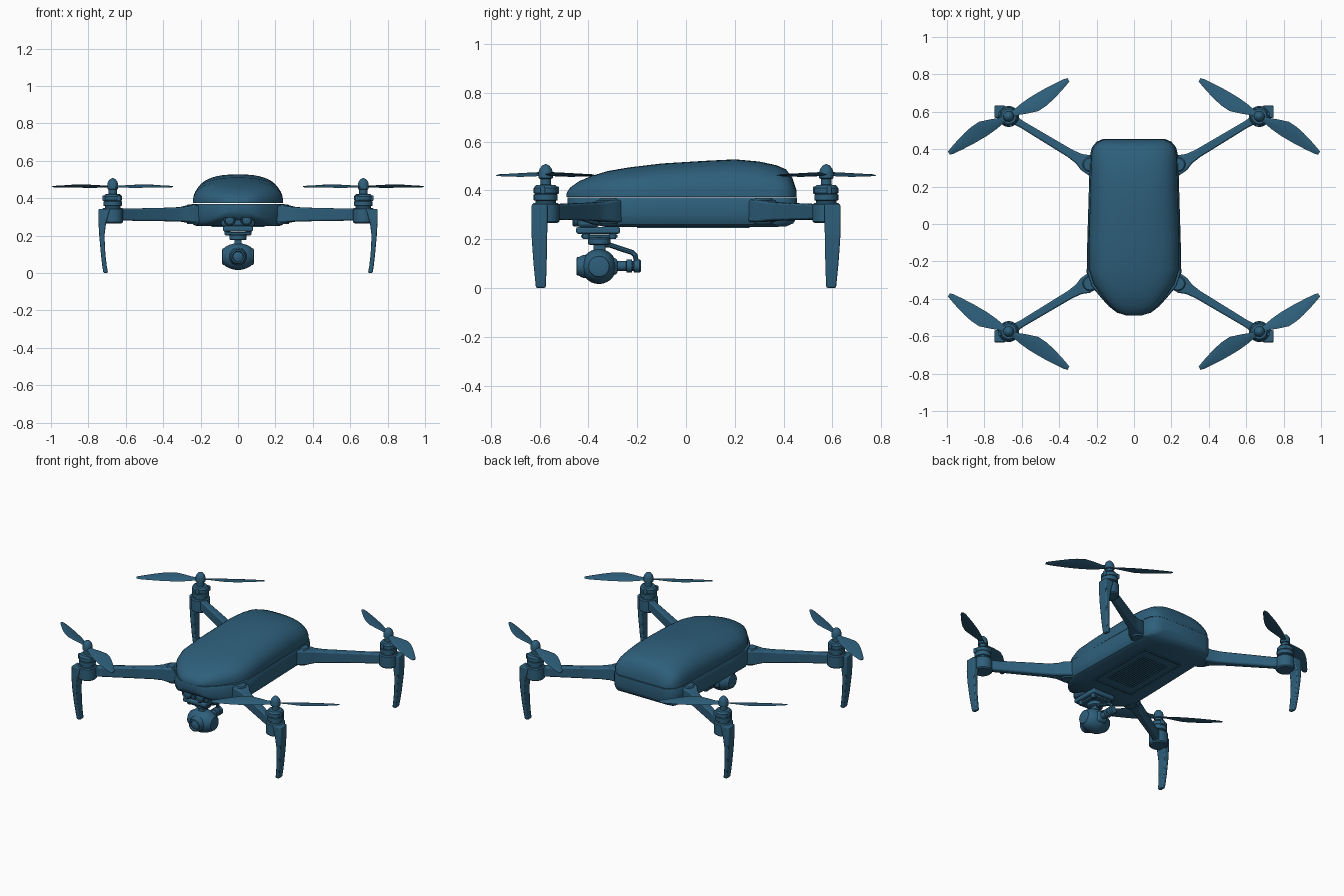
import bpy, bmesh, math
from mathutils import Vector

old = bpy.data.objects.get("Cube")
if old:
    bpy.data.objects.remove(old, do_unlink=True)

TEAL = (0.027, 0.115, 0.2, 1)
mat = bpy.data.materials.new("dark teal")
mat.use_nodes = True
mat.diffuse_color = TEAL
bsdf = mat.node_tree.nodes["Principled BSDF"]
bsdf.inputs["Base Color"].default_value = TEAL
bsdf.inputs["Roughness"].default_value = 0.6
parts = []


def loft(name, rings, bevel=0):
    """Skin a list of equal closed rings and cap both ends."""
    bm = bmesh.new()
    loops = [[bm.verts.new(p) for p in ring] for ring in rings]
    n = len(loops[0])
    for a, b in zip(loops, loops[1:]):
        for i in range(n):
            j = (i + 1) % n
            bm.faces.new((a[i], a[j], b[j], b[i]))
    bm.faces.new(loops[0])
    bm.faces.new(loops[-1])
    bmesh.ops.recalc_face_normals(bm, faces=bm.faces)
    mesh = bpy.data.meshes.new(name)
    bm.to_mesh(mesh)
    bm.free()
    mesh.materials.append(mat)
    ob = bpy.data.objects.new(name, mesh)
    bpy.context.collection.objects.link(ob)
    if bevel:
        mod = ob.modifiers.new("soft edges", "BEVEL")
        mod.width, mod.segments = bevel, 2
    parts.append(ob)
    return ob


def lathe(name, profile, centre, axis=(0, 0, 1), sides=28):
    """Revolve (radius, distance) pairs about an axis through centre."""
    turn = Vector((0, 0, 1)).rotation_difference(Vector(axis))
    angles = [2 * math.pi * i / sides for i in range(sides)]
    return loft(name, [[Vector(centre) + turn @ Vector((r * math.cos(a), r * math.sin(a), d))
                        for a in angles] for r, d in profile])


def box(name, centre, size, bevel=0.006):
    x, y, z = centre
    a, b, c = (s / 2 for s in size)
    return loft(name, [[(x - a, y - b, h), (x + a, y - b, h), (x + a, y + b, h), (x - a, y + b, h)]
                       for h in (z - c, z + c)], bevel)


# Lower hull: stations of y, half width, bottom height
SEAM = 0.37
hull = [(-.485, .05, .33), (-.475, .09, .305), (-.44, .135, .28), (-.39, .18, .262),
        (-.33, .23, .25), (-.26, .253, .25), (-.1, .25, .25), (.2, .241, .25), (.36, .237, .25),
        (.41, .225, .252), (.44, .2, .265), (.455, .165, .29)]
rings = []
for y, w, low in hull:
    k = SEAM - low
    half = [(w - .006, SEAM), (w, SEAM - .1 * k), (w, low + .42 * k), (w * .985, low + .22 * k),
            (w * .95, low + .08 * k), (w * .87, low)]
    rings.append([(x, y, z) for x, z in half] + [(-x, y, z) for x, z in reversed(half)])
loft("lower_hull", rings)

# Domed canopy: stations of y, half width, crown height
canopy = [(-.49, .045, .385), (-.475, .085, .408), (-.44, .13, .433), (-.39, .172, .455),
          (-.32, .22, .476), (-.24, .245, .49), (-.1, .245, .507), (.08, .241, .518),
          (.2, .238, .524), (.3, .235, .515), (.37, .232, .5), (.41, .222, .483),
          (.435, .2, .45), (.452, .165, .4)]
rings = []
for y, w, top in canopy:
    ring = []
    for i in range(25):
        a = math.pi * i / 24
        c, s = math.cos(a), math.sin(a)
        ring.append((math.copysign(abs(c) ** (2 / 2.6), c) * (w - .004), y,
                     SEAM + .003 + (top - SEAM) * abs(s) ** (2 / 2.6)))
    rings.append(ring)
loft("canopy", rings)

# Canopy details and belly vent
lathe("power_button", [(.016, -.012), (.016, .003), (.012, .005)], (0, -.425, .437), (0, -.3, 1))
for s in (-1, 1):
    box("panel_side_frame", (s * .135, .03, .249), (.012, .46, .008), .002)
    box("panel_end_frame", (0, .03 + s * .225, .249), (.27, .012, .008), .002)
for i in range(13):
    box("vent_slat", (-.09 + i * .015, .03, .249), (.006, .32, .007), .001)

# Arms, motors, legs and propellers at the four corners
MX, MY = .67, .575
blade = [(.012, .014, -.014), (.05, .02, -.018), (.09, .036, -.025), (.15, .056, -.03),
         (.2, .054, -.03), (.25, .044, -.029), (.31, .027, -.025), (.355, .012, -.021), (.375, .004, -.016)]
u = Vector((.86, -.51, 0))
n = Vector((.51, .86, 0))
for side, sx in (("left", 1), ("right", -1)):
    for end, sy in (("front", -1), ("rear", 1)):
        tag = end + "_" + side + "_"

        def place(p):
            return (sx * p[0], sy * p[1], p[2])

        # Folding arm, flared at its root
        root, tip = Vector((.2, .292, 0)), Vector((MX, MY, 0))
        along = (tip - root).normalized()
        across = Vector((-along.y, along.x, 0))
        rings = []
        for t, h, z0, z1 in ((0, .05, .27, .362), (.13, .046, .27, .36), (.2, .03, .274, .354),
                             (.3, .023, .276, .35), (.85, .019, .28, .344), (1, .025, .28, .344)):
            c = root.lerp(tip, t)
            rings.append([place((c + across * h * s) + Vector((0, 0, z)))
                          for s, z in ((-1, z0), (1, z0), (1, z1), (-1, z1))])
        loft(tag + "arm", rings, .008)
        lathe(tag + "hinge", [(.036, .262), (.04, .268), (.04, .36), (.034, .366)],
              place((.235, .318, 0)))

        # Motor pod, motor bell and propeller hub
        base = place((MX, MY, 0))
        lathe(tag + "motor_pod", [(.048, .266), (.056, .273), (.056, .342), (.05, .348)], base)
        lathe(tag + "motor", [(.042, .345), (.042, .357), (.049, .36), (.049, .382), (.046, .384),
                              (.046, .388), (.049, .39), (.049, .41), (.04, .421), (.022, .423),
                              (.022, .45)], base)
        lathe(tag + "propeller_hub", [(.022, .446), (.029, .45), (.029, .475), (.024, .49),
                                      (.014, .502), (.003, .507)], base)
        for i in range(3):
            a = i * 2 * math.pi / 3 + .3
            box(tag + "motor_lug", place((MX + .045 * math.cos(a), MY + .045 * math.sin(a), .4)),
                (.022, .022, .03), .004)

        # Curved landing leg
        rings = []
        for z, x0, x1, y0, y1 in ((.343, .685, .746, .568, .632), (.27, .705, .746, .568, .634),
                                  (.2, .714, .742, .569, .632), (.1, .709, .733, .571, .625),
                                  (.04, .702, .726, .573, .619), (0, .695, .72, .575, .615)):
            rings.append([place(p) for p in ((x0, y0, z), (x1, y0, z), (x1, y1, z), (x0, y1, z))])
        loft(tag + "leg", rings, .006)

        # Two twisted blades
        for name, s in (("outer", 1), ("inner", -1)):
            rings = []
            for d, lead, trail in blade:
                tilt = .26 * (1 - d)
                ring = []
                for f, thick in ((0, 0), (.3, .004), (.7, .003), (1, 0), (.7, -.002), (.3, -.002)):
                    w = lead + (trail - lead) * f
                    p = Vector((MX, MY, .462 + w * tilt + thick)) + s * (u * d + n * w)
                    ring.append(place(p))
                rings.append(ring)
            loft(tag + name + "_blade", rings)

# Nose sensors
box("sensor_housing", (0, -.4, .283), (.18, .09, .07), .015)
for s in (-1, 1):
    lathe("nose_sensor", [(.032, -.02), (.032, .02), (.026, .026), (.022, .02), (.004, .024)],
          (s * .045, -.44, .284), (0, -1, 0))

# Gimbal mount plates with damper pegs
box("gimbal_plate", (0, -.36, .236), (.16, .18, .028), .008)
box("damper_plate", (0, -.355, .212), (.13, .15, .012), .004)
lathe("yaw_motor", [(.04, .176), (.046, .18), (.046, .2), (.04, .207)], (0, -.355, 0))
for sx in (-1, 1):
    for y in (-.41, -.3):
        lathe("damper_peg", [(.012, .2), (.016, .207), (.016, .225), (.012, .232)], (sx * .055, y, 0))

# Bent arm that carries the camera from behind
curve = bpy.data.curves.new("gimbal_arm", "CURVE")
curve.dimensions = "3D"
curve.bevel_depth, curve.bevel_resolution, curve.use_fill_caps = .011, 3, True
spline = curve.splines.new("POLY")
path = [(-.35, .178), (-.31, .175), (-.26, .158), (-.222, .146), (-.208, .134), (-.203, .1)]
spline.points.add(len(path) - 1)
for point, (y, z) in zip(spline.points, path):
    point.co = (0, y, z, 1)
arm = bpy.data.objects.new("gimbal_arm", curve)
bpy.context.collection.objects.link(arm)
arm.data.materials.append(mat)
bpy.ops.object.select_all(action="DESELECT")
arm.select_set(True)
bpy.context.view_layer.objects.active = arm
bpy.ops.object.convert(target="MESH")
parts.append(bpy.context.view_layer.objects.active)
lathe("roll_motor", [(.02, -.285), (.02, -.245), (.027, -.243), (.027, -.222), (.02, -.22),
                     (.02, -.215), (.027, -.213), (.027, -.19), (.02, -.184)], (0, 0, .09), (0, 1, 0))

# Ball camera with side caps and lens
lathe("camera_ball", [(.03, -.086), (.042, -.083), (.047, -.072), (.05, -.07), (.062, -.048),
                      (.07, -.022), (.072, 0), (.07, .022), (.062, .048), (.05, .07),
                      (.047, .072), (.042, .083), (.03, .086)], (0, -.357, .088), (1, 0, 0))
lathe("lens_barrel", [(.05, .04), (.046, .068), (.038, .082), (.038, .09), (.03, .092),
                      (.026, .083), (.012, .088), (.002, .089)], (0, -.357, .088), (0, -1, 0))
box("camera_back", (0, -.305, .088), (.07, .05, .07), .015)
box("camera_yoke", (0, -.355, .163), (.04, .05, .04), .008)

# Smooth shading with crisp edges
bpy.ops.object.select_all(action="DESELECT")
for ob in parts:
    ob.select_set(True)
bpy.context.view_layer.objects.active = parts[0]
bpy.ops.object.shade_smooth_by_angle(angle=math.radians(35))
